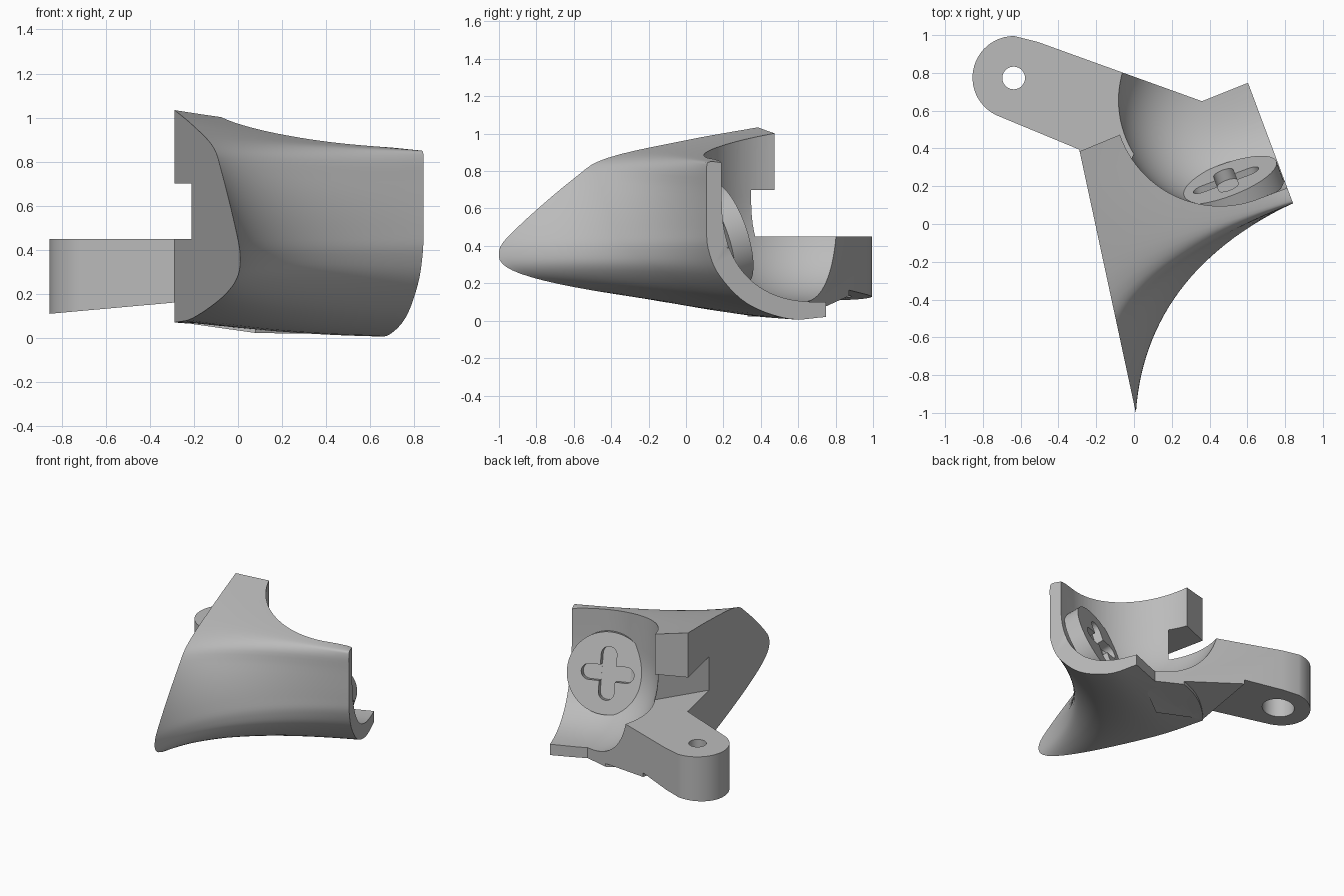
import bpy, bmesh, math
from mathutils import Vector, Matrix

cube = bpy.data.objects.get("Cube")
if cube:
    bpy.data.objects.remove(cube, do_unlink=True)

grey = bpy.data.materials.new("plain grey")
grey.use_nodes = True
tone = (0.5, 0.5, 0.5, 1)
grey.diffuse_color = tone
grey.node_tree.nodes["Principled BSDF"].inputs["Base Color"].default_value = tone


def finish(name, bm):
    bmesh.ops.recalc_face_normals(bm, faces=bm.faces)
    mesh = bpy.data.meshes.new(name)
    bm.to_mesh(mesh)
    bm.free()
    mesh.materials.append(grey)
    obj = bpy.data.objects.new(name, mesh)
    bpy.context.collection.objects.link(obj)
    return obj


def combine(target, tool, operation):
    mod = target.modifiers.new("combine", 'BOOLEAN')
    mod.operation, mod.solver, mod.object = operation, 'EXACT', tool
    bpy.context.view_layer.objects.active = target
    bpy.ops.object.modifier_apply(modifier=mod.name)
    bpy.data.objects.remove(tool, do_unlink=True)


def prism(name, outline, low, high):
    """Extrude a plan outline; low may be a function of x and y."""
    bm = bmesh.new()
    floor = low if callable(low) else (lambda x, y: low)
    a = [bm.verts.new((x, y, floor(x, y))) for x, y in outline]
    b = [bm.verts.new((x, y, high)) for x, y in outline]
    bm.faces.new(a)
    bm.faces.new(b)
    n = len(a)
    for i in range(n):
        k = (i + 1) % n
        bm.faces.new((a[i], a[k], b[k], b[i]))
    return finish(name, bm)


def arc(cx, cy, r, start, end, n=24):
    angles = [math.radians(start + (end - start) * i / n) for i in range(n + 1)]
    return [(cx + r * math.cos(t), cy + r * math.sin(t)) for t in angles]


def smooth_path(pts, steps=5):
    """Catmull-Rom curve through the points."""
    pts = [2 * pts[0] - pts[1]] + pts + [2 * pts[-1] - pts[-2]]
    out = []
    for a, b, c, d in zip(pts, pts[1:], pts[2:], pts[3:]):
        for i in range(steps):
            t = i / steps
            out.append(0.5 * (2 * b + (c - a) * t + (2 * a - 5 * b + 4 * c - d) * t * t
                              + (3 * b - a - 3 * c + d) * t ** 3))
    return out + [pts[-2]]


# Shell: flat left face flared into the rim at the right end
left_yz = [(.39, .07), (0, .09), (-.6, .18), (-.93, .27), (-1, .37),
           (-.9, .5), (-.6, .76), (-.42, .87), (0, .965), (.39, 1.035)]
right_yz = [(.75, .02), (.55, .01), (.33, .09), (.18, .24), (.12, .38),
            (.11, .5), (.11, .7), (.11, .82), (.13, .85), (.22, .84)]
middle = [(.1, .85, .04), (.15, .3, .02), (.1, -.05, .13), (.07, -.25, .28),
          (.055, -.275, .38), (.06, -.25, .5), (.1, -.2, .72),
          (.14, -.145, .86), (.2, .05, .9), (.28, .85, .97)]
left = [Vector((-.205 - .215 * y, y, z)) for y, z in left_yz]
right = [Vector((.883 - .374 * y, y, z)) for y, z in right_yz]
bm = bmesh.new()
rings = []
SPAN = 28
for i in range(SPAN + 1):
    t = i / SPAN
    key = [a * (1 - t) ** 2 + Vector(m) * 2 * t * (1 - t) + b * t * t
           for a, m, b in zip(left, middle, right)]
    loop = smooth_path(key)
    loop += [key[-1] - Vector((0, 0, .45)), key[0] + Vector((0, 0, .25))]
    rings.append([bm.verts.new(p) for p in loop])
for a, b in zip(rings, rings[1:]):
    for i in range(len(a)):
        k = (i + 1) % len(a)
        bm.faces.new((a[i], a[k], b[k], b[i]))
bm.faces.new(rings[0])
bm.faces.new(rings[-1])
shell = finish("clamp_body", bm)

# Hinge slot and the flat end of the upper arm
combine(shell, prism("hinge_slot", [(-.264, -.05), (.03, .417), (-.06, .9), (-.6, .9), (-.6, -.05)],
                     .45, .7), 'DIFFERENCE')
combine(shell, prism("arm_trim", [(-.4, .338), (.15, .566), (.15, 1.2), (-.4, 1.2)],
                     .6, 1.5), 'DIFFERENCE')

# Hinge tab with a rounded end, and the shell underside running into it
tab_outline = arc(-.635, .775, .22, 90, 250) + [(-.28, .39), (.05, .27), (.36, .75)]
combine(shell, prism("hinge_tab", tab_outline,
                     lambda x, y: .11 + .09 * (x + .85), .45), 'UNION')
combine(shell, prism("underside", [(-.28, .4), (-.25, .95), (.36, .75), (.3, .5), (.08, .33)],
                     lambda x, y: -.012 - .116 * x + .132 * y, .3), 'UNION')

# Rear trim along the tab edge and the notch
combine(shell, prism("rear_trim", [(-.75, 1.0506), (.36, .65), (.65, .766), (.65, 1.5), (-.75, 1.5)],
                     -.5, 2), 'DIFFERENCE')

# Rounded bowl, open to the top, the rear and the right
RADIUS, SQUARE = .56, 2 / 2.4
bm = bmesh.new()
bmesh.ops.create_uvsphere(bm, u_segments=96, v_segments=48, radius=1)
ball = []
for v in bm.verts:
    flat = math.hypot(v.co.x, v.co.y)
    grow = flat ** (SQUARE - 1) if flat > .001 else 0
    height = math.copysign(abs(v.co.z) ** SQUARE, v.co.z)
    ball.append(Vector((v.co.x * grow, v.co.y * grow, height)) * RADIUS + Vector((.455, .655, .66)))
bm.free()
bm = bmesh.new()
for shift in ((0, 0, 0), (.936, .35, 0), (0, 0, 1), (.936, .35, 1)):
    for p in ball:
        bm.verts.new(p + Vector(shift))
bmesh.ops.convex_hull(bm, input=bm.verts[:])
bmesh.ops.delete(bm, geom=[v for v in bm.verts if not v.link_faces], context='VERTS')
combine(shell, finish("bowl", bm), 'DIFFERENCE')

# Hinge pin hole, wider from below
for radius, top in ((.06, 1), (.11, .3)):
    combine(shell, prism("pin_hole", arc(-.637, .773, radius, 0, 350, 35), -.5, top), 'DIFFERENCE')

# Round pad on the bowl wall with a cross-shaped recess
pad = prism("round_pad", arc(0, 0, .285, 0, 354, 59), -.11, 0)
for turn, depth in ((0, -.06), (90, -.0601)):
    slot = arc(.13, 0, .055, -90, 90, 12) + arc(-.13, 0, .055, 90, 270, 12)
    cutter = prism("cross_arm", slot, depth, .1)
    cutter.data.transform(Matrix.Rotation(math.radians(turn), 4, 'Z'))
    combine(pad, cutter, 'DIFFERENCE')
across = Vector((.936, .35, 0))
normal = Vector((-.33, .88, .3)).normalized()
up = normal.cross(across).normalized()
across = up.cross(normal)
frame = Matrix((across, up, normal)).transposed().to_4x4()
pad.data.transform(Matrix.Translation((.487, .232, .465)) @ frame)

# Smooth shading with sharp edges kept
for obj in (shell, pad):
    bpy.ops.object.select_all(action='DESELECT')
    obj.select_set(True)
    bpy.context.view_layer.objects.active = obj
    bpy.ops.object.shade_smooth_by_angle(angle=math.radians(30))
